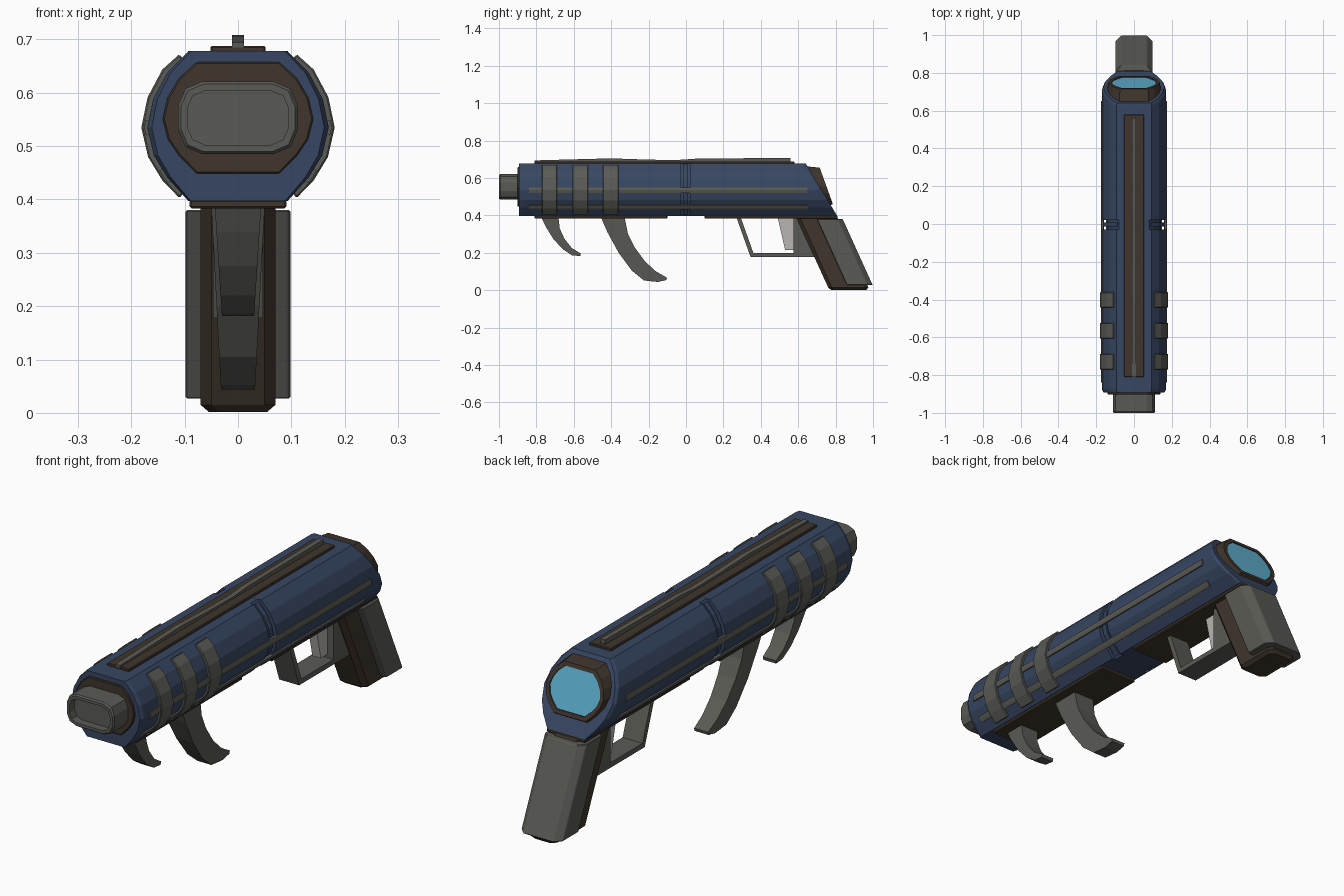
import bpy, bmesh, math

if "Cube" in bpy.data.objects:
    bpy.data.objects.remove(bpy.data.objects["Cube"])

def material(name, rgb):
    m = bpy.data.materials.new(name)
    m.diffuse_color = (*rgb, 1)
    m.use_nodes = True
    m.node_tree.nodes["Principled BSDF"].inputs["Base Color"].default_value = m.diffuse_color
    return m

BLUE = material("navy blue", (0.038, 0.062, 0.122))
GREY = material("warm grey", (0.102, 0.102, 0.090))
BROWN = material("dark brown", (0.050, 0.036, 0.025))
CYAN = material("screen cyan", (0.11, 0.42, 0.62))
LIGHT = material("light grey", (0.48, 0.46, 0.44))

def loft(name, rings, mat, bevel=0.0):
    """Skin a list of equal-length point rings and cap both ends."""
    bm = bmesh.new()
    vs = [[bm.verts.new(p) for p in r] for r in rings]
    n = len(vs[0])
    for a, b in zip(vs, vs[1:]):
        for i in range(n):
            j = (i + 1) % n
            bm.faces.new((a[i], a[j], b[j], b[i]))
    bm.faces.new(vs[0])
    bm.faces.new(vs[-1])
    bmesh.ops.recalc_face_normals(bm, faces=bm.faces)
    me = bpy.data.meshes.new(name)
    bm.to_mesh(me)
    bm.free()
    me.materials.append(mat)
    ob = bpy.data.objects.new(name, me)
    bpy.context.collection.objects.link(ob)
    if bevel:
        mod = ob.modifiers.new("edge", 'BEVEL')
        mod.width = bevel
        mod.segments = 1
        mod.limit_method = 'ANGLE'
        mod.angle_limit = math.radians(40)
    return ob

def along_y(sec, y):
    """Place an (x, z) section at y; y may be a function of z."""
    return [(x, y(z) if callable(y) else y, z) for x, z in sec]

def side_prism(name, prof, mat, half, bevel=0.0):
    """Extrude a (y, z) side profile across x; half width may depend on z."""
    h = half if callable(half) else (lambda z: half)
    return loft(name, [[(s * h(z), y, z) for y, z in prof] for s in (-1, 1)], mat, bevel)

def box(name, x, y0, y1, z0, z1, mat, bevel=0.0):
    return side_prism(name, [(y0, z0), (y1, z0), (y1, z1), (y0, z1)], mat, x, bevel)

def slot(hx, hz, c, zc):
    """Long octagon section."""
    q = [(hx, hz - c), (hx - 0.3 * c, hz - 0.3 * c), (hx - c, hz)]
    q += [(-x, z) for x, z in reversed(q)]
    return [(x, zc + z) for x, z in q + [(-x, -z) for x, z in q]]

# Body cross-section, right half from top to bottom
HALF = [(0.093, 0.678), (0.133, 0.637), (0.159, 0.588), (0.170, 0.535),
        (0.158, 0.483), (0.133, 0.442), (0.093, 0.397)]
SEC = HALF + [(-x, z) for x, z in reversed(HALF)]
ZC = 0.5375

def scaled(pts, sx, sz, zc=ZC):
    return [(x * sx, zc + (z - ZC) * sz) for x, z in pts]

def rear(z):
    return 0.64 + (0.678 - z) * 0.60

# Body: two shells joined by a narrower core, rear end slanted
loft("front_body", [along_y(scaled(SEC, 0.95, 1), -0.892), along_y(SEC, -0.875),
                    along_y(SEC, -0.028)], BLUE)
loft("rear_body", [along_y(SEC, 0.022), along_y(SEC, lambda z: rear(z) - 0.015),
                   along_y(scaled(SEC, 0.95, 1), rear)], BLUE)
loft("core", [along_y(scaled(SEC, 0.84, 0.998), y) for y in (-0.04, 0.03)], BLUE)

# Muzzle with recess, on a brown face plate
loft("muzzle_plate", [along_y(scaled(SEC, 0.83, 0.745, 0.553), y) for y in (-0.88, -0.902)], BROWN, 0.003)
OUT, INN = slot(0.112, 0.068, 0.045, 0.553), slot(0.095, 0.051, 0.034, 0.553)
loft("muzzle", [along_y(OUT, -0.89), along_y(OUT, -0.993), along_y(slot(0.107, 0.063, 0.042, 0.553), -1.0),
                along_y(INN, -1.0), along_y(INN, -0.965)], GREY)

# Rear screen in a brown bezel
def tilt(off):
    return lambda z: 0.715 + (0.655 - z) * 0.36 + off

bez = scaled(SEC, 0.80, 0.69, 0.558)
hole = scaled(SEC, 0.70, 0.58, 0.558)
loft("screen_bezel", [along_y(scaled(SEC, 0.84, 0.76, 0.556), lambda z: rear(z) - 0.01),
                      along_y(bez, tilt(0)), along_y(hole, tilt(0)), along_y(hole, tilt(-0.01))], BROWN)
loft("screen", [along_y(scaled(SEC, 0.695, 0.575, 0.558), tilt(o)) for o in (-0.012, -0.004)], CYAN)

# Top rail and sight rib
box("top_rail", 0.052, -0.81, 0.58, 0.67, 0.688, BROWN, 0.003)
side_prism("sight_rib", [(-0.81, 0.68), (0.56, 0.68), (0.56, 0.708), (0.05, 0.703), (-0.05, 0.696),
                         (-0.2, 0.698), (-0.4, 0.705), (-0.81, 0.694)], GREY, 0.011)

# Belly plates
box("front_belly_plate", 0.091, -0.81, -0.10, 0.383, 0.400, BROWN, 0.004)
box("rear_belly_plate", 0.091, 0.10, 0.81, 0.383, 0.400, BROWN, 0.004)

# Mirrored side details: straps, groove bands and long ribs
STRAP = [(0.103, 0.664)] + HALF[1:-1] + [(0.103, 0.411)]
def shell(name, s, pts, k0, k1, y0, y1, mat, bevel=0.0):
    sec = scaled(pts, k0, k0) + scaled(pts, k1, k1)[::-1]
    sec = [(s * x, z) for x, z in sec]
    loft(name, [along_y(sec, y0), along_y(sec, y1)], mat, bevel)

for s, side in ((1, "right"), (-1, "left")):
    for i, y in enumerate((-0.73, -0.565, -0.402)):
        shell(f"{side}_strap_{i + 1}", s, STRAP, 0.98, 1.066, y - 0.041, y + 0.041, GREY, 0.003)
    shell(f"{side}_groove_band", s, HALF, 0.92, 0.97, -0.014, 0.009, BLUE)
    upper = [(0.167, 0.548), (0.170, 0.535), (0.1665, 0.521)]
    lower = [(0.142, 0.457), (0.133, 0.442), (0.126, 0.434)]
    shell(f"{side}_upper_rib", s, upper, 0.96, 1.035, -0.84, 0.65, GREY)
    shell(f"{side}_lower_rib", s, lower, 0.96, 1.035, -0.84, 0.65, GREY)

# Curved fore hooks, narrowing downward
side_prism("front_hook", [(-0.775, 0.39), (-0.75, 0.34), (-0.71, 0.275), (-0.66, 0.22), (-0.61, 0.187),
                          (-0.565, 0.182), (-0.562, 0.196), (-0.61, 0.225), (-0.65, 0.275),
                          (-0.675, 0.33), (-0.682, 0.39)], GREY, lambda z: 0.030 + 0.013 * (z - 0.18) / 0.2)
side_prism("rear_hook", [(-0.455, 0.39), (-0.42, 0.31), (-0.36, 0.20), (-0.29, 0.105), (-0.225, 0.052),
                         (-0.15, 0.044), (-0.105, 0.054), (-0.102, 0.067), (-0.16, 0.10), (-0.22, 0.155),
                         (-0.275, 0.23), (-0.31, 0.30), (-0.328, 0.39)], GREY,
           lambda z: 0.032 + 0.018 * (z - 0.045) / 0.34)

# Trigger guard and trigger
side_prism("trigger_guard", [(0.27, 0.388), (0.345, 0.178), (0.70, 0.178), (0.62, 0.385), (0.575, 0.385),
                             (0.575, 0.20), (0.36, 0.20), (0.293, 0.388)], GREY, 0.047)
side_prism("trigger", [(0.49, 0.39), (0.574, 0.39), (0.574, 0.215), (0.53, 0.215)], LIGHT, 0.02)

# Grip: brown core with a wider grey rear shell
def grip_ring(hx, y0, y1, z, c0, c1):
    r = [(hx - c0, y0), (hx, y0 + c0), (hx, y1 - c1), (hx - c1, y1)]
    return [(x, y, z) for x, y in r + [(-x, y) for x, y in reversed(r)]]

loft("grip_core", [grip_ring(0.055, 0.775, 0.965, 0.002, 0.02, 0.02),
                   grip_ring(0.07, 0.76, 0.975, 0.015, 0.02, 0.02),
                   grip_ring(0.07, 0.59, 0.81, 0.388, 0.02, 0.02)], BROWN)
loft("grip_shell", [grip_ring(0.098, 0.86, 0.998, 0.027, 0.005, 0.028),
                    grip_ring(0.098, 0.70, 0.838, 0.380, 0.005, 0.028)], GREY, 0.003)
